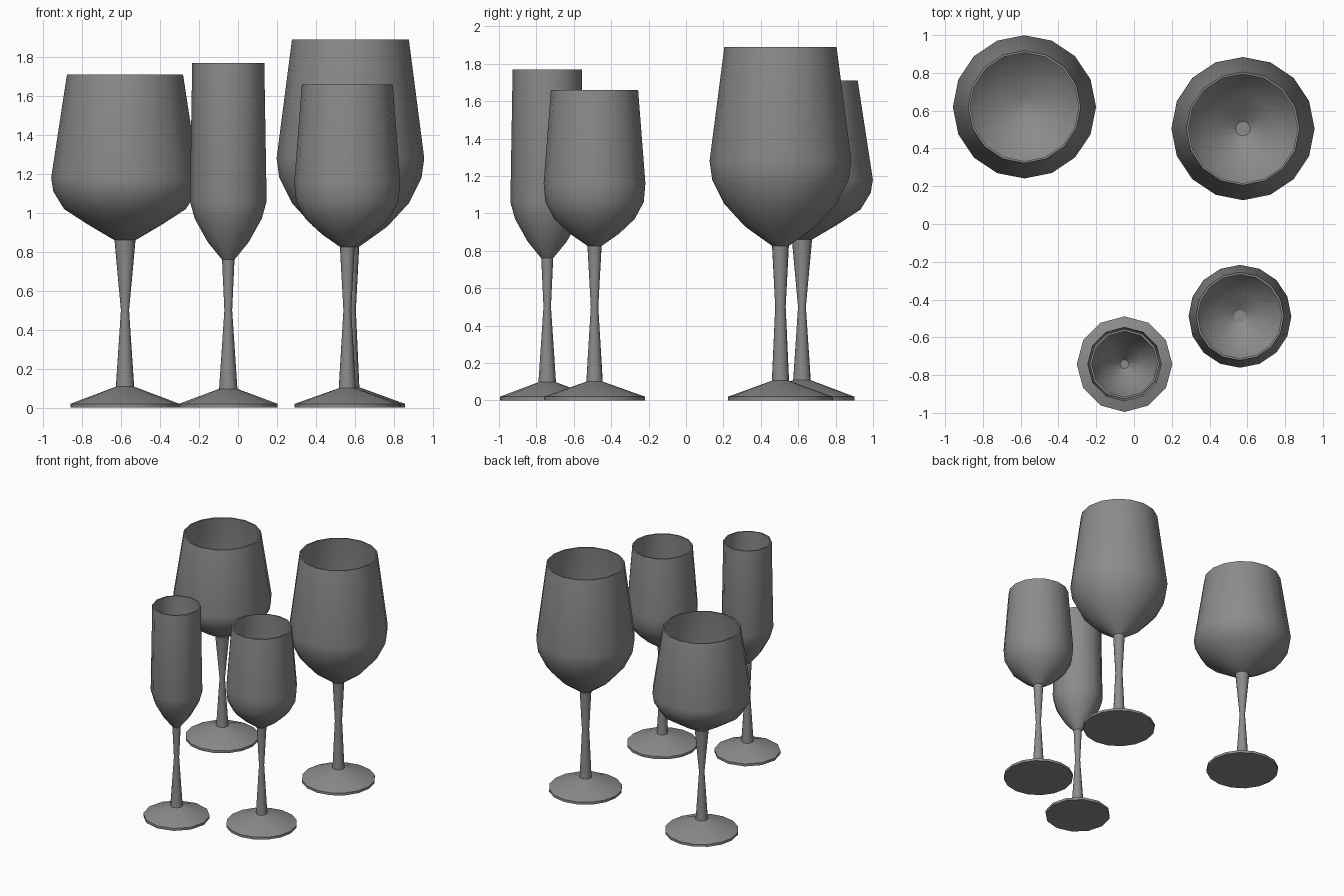
import bpy, bmesh, math
from mathutils import Vector

cube = bpy.data.objects.get("Cube")
if cube:
    bpy.data.objects.remove(cube, do_unlink=True)

# One grey for all of the glassware
grey = bpy.data.materials.new("smoky grey")
grey.use_nodes = True
colour = (0.26, 0.26, 0.26, 1)
grey.diffuse_color = colour
grey.node_tree.nodes["Principled BSDF"].inputs["Base Color"].default_value = colour

WALL = 0.011


def lathe(name, profile, sides, centre):
    """Revolve a closed (radius, height) profile about the vertical axis."""
    bm = bmesh.new()
    verts = [bm.verts.new((r, 0, z)) for r, z in profile]
    edges = [bm.edges.new(pair) for pair in zip(verts, verts[1:])]
    bmesh.ops.spin(bm, geom=verts + edges, cent=(0, 0, 0), axis=(0, 0, 1),
                   angle=math.tau, steps=sides, use_merge=False)
    bmesh.ops.remove_doubles(bm, verts=bm.verts, dist=0.0005)
    bmesh.ops.recalc_face_normals(bm, faces=bm.faces)
    mesh = bpy.data.meshes.new(name)
    bm.to_mesh(mesh)
    bm.free()
    mesh.materials.append(grey)
    obj = bpy.data.objects.new(name, mesh)
    obj.location = (*centre, 0)
    bpy.context.collection.objects.link(obj)
    bpy.ops.object.select_all(action="DESELECT")
    obj.select_set(True)
    bpy.context.view_layer.objects.active = obj
    bpy.ops.object.shade_smooth_by_angle(angle=math.radians(35))
    return obj


def inner_wall(outer):
    """Offset the outer bowl profile inwards, from the rim down to the axis."""
    pts = [Vector(p) for p in outer]
    inner = []
    for i, p in enumerate(pts):
        d = pts[min(i + 1, len(pts) - 1)] - pts[max(i - 1, 0)]
        n = Vector((-d.y, d.x)).normalized()
        inner.append(p + n * WALL)
    inner[-1].y = pts[-1].y
    floor = inner[0]
    return [tuple(p) for p in reversed(inner)] + [(0, floor.y)]


def glass(name, centre, sides, foot_r, stem, bowl):
    base_r, base_z = stem[0]
    lathe(name + "_foot", [(0, 0), (foot_r, 0), (foot_r, 0.02),
                           (base_r, base_z), (0, base_z)], sides, centre)
    lathe(name + "_stem", [(0, base_z)] + stem + [(0, stem[-1][1])], sides, centre)
    lathe(name + "_bowl", [(0, bowl[0][1])] + bowl + inner_wall(bowl), sides, centre)


# Tall wide wine glass, back left
glass("tall_wine_glass", (0.577, 0.505), 16, 0.28,
      [(0.046, 0.105), (0.028, 0.5), (0.045, 0.826)],
      [(0.045, 0.826), (0.19, 0.93), (0.3, 1.05), (0.365, 1.18), (0.379, 1.28), (0.3, 1.89)])

# Broad short-bowled glass, back right
glass("broad_wine_glass", (-0.58, 0.62), 16, 0.28,
      [(0.047, 0.108), (0.021, 0.5), (0.054, 0.86)],
      [(0.054, 0.86), (0.19, 0.94), (0.313, 1.02), (0.368, 1.11), (0.379, 1.18), (0.298, 1.71)])

# Small wine glass, front left
glass("small_wine_glass", (0.561, -0.489), 16, 0.27,
      [(0.044, 0.1), (0.02, 0.5), (0.038, 0.826)],
      [(0.038, 0.826), (0.13, 0.89), (0.215, 0.97), (0.263, 1.06), (0.272, 1.16), (0.233, 1.66)])

# Slim flute, front centre
glass("flute", (-0.05, -0.742), 12, 0.253,
      [(0.047, 0.097), (0.02, 0.5), (0.032, 0.76)],
      [(0.032, 0.76), (0.105, 0.85), (0.172, 0.97), (0.197, 1.06), (0.185, 1.77)])
